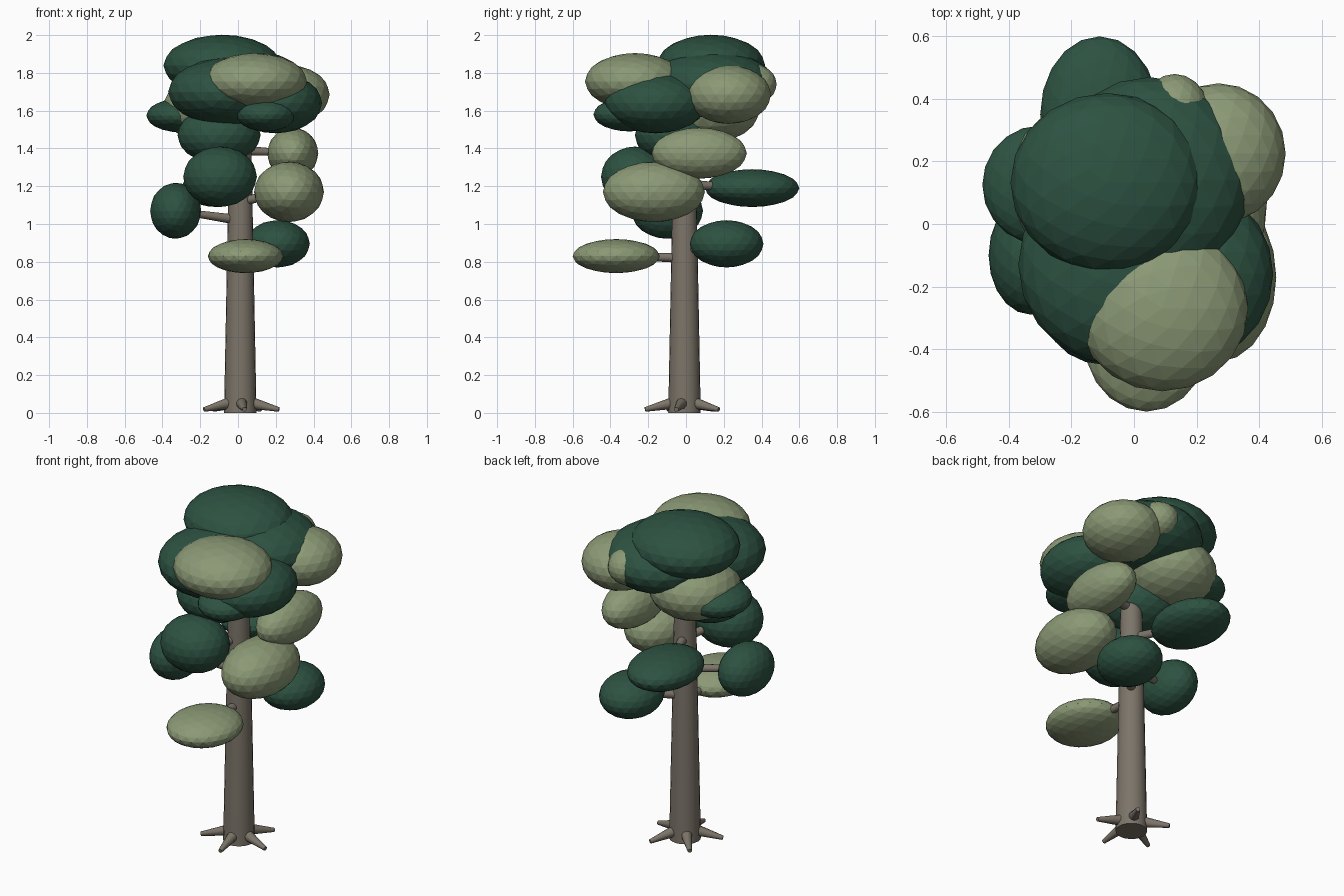
import bpy
from math import cos, sin, radians
from mathutils import Vector

if "Cube" in bpy.data.objects:
    bpy.data.objects.remove(bpy.data.objects["Cube"])


def material(name, color):
    m = bpy.data.materials.new(name)
    m.diffuse_color = (*color, 1)
    m.use_nodes = True
    m.node_tree.nodes["Principled BSDF"].inputs["Base Color"].default_value = m.diffuse_color
    return m


BARK = material("bark", (0.20, 0.175, 0.14))
DARK = material("dark_leaves", (0.026, 0.085, 0.054))
LIGHT = material("light_leaves", (0.26, 0.32, 0.18))


def limb(name, a, b, r1, r2, sides):
    """Tapered cylinder from a to b."""
    a, b = Vector(a), Vector(b)
    d = b - a
    bpy.ops.mesh.primitive_cone_add(vertices=sides, radius1=r1, radius2=r2, depth=d.length,
                                    location=(a + b) / 2,
                                    rotation=d.to_track_quat('Z', 'Y').to_euler())
    ob = bpy.context.object
    ob.name = name
    ob.data.materials.append(BARK)
    bpy.ops.object.shade_smooth_by_angle(angle=radians(40))


def foliage(name, center, size, mat):
    """Faceted ellipsoid of leaves."""
    bpy.ops.mesh.primitive_ico_sphere_add(subdivisions=3, radius=1, location=center)
    ob = bpy.context.object
    ob.name = name
    ob.scale = size
    bpy.ops.object.transform_apply(location=False, rotation=False, scale=True)
    ob.data.materials.append(mat)


# Trunk and five roots
TX, TY = 0.012, -0.008
limb("trunk", (TX, TY, 0), (TX, TY, 1.46), 0.086, 0.058, 20)
for i in range(5):
    t = radians(60 + 72 * i)
    c, s = cos(t), sin(t)
    limb("root", (TX + 0.05 * c, TY + 0.05 * s, 0.055),
         (TX + 0.21 * c, TY + 0.21 * s, 0.018), 0.033, 0.012, 10)

# Separate lower clumps, each held by a branch starting at the given height
lower = [
    ((0.04, -0.37, 0.83), (0.20, 0.23, 0.09), LIGHT, 0.82),
    ((0.21, 0.215, 0.895), (0.17, 0.195, 0.125), DARK, 0.86),
    ((-0.33, -0.10, 1.07), (0.135, 0.19, 0.148), DARK, 1.02),
    ((-0.095, -0.27, 1.25), (0.195, 0.18, 0.16), DARK, 1.20),
    ((0.27, -0.17, 1.17), (0.185, 0.27, 0.16), LIGHT, 1.12),
    ((0.29, 0.07, 1.375), (0.135, 0.252, 0.135), LIGHT, 1.39),
    ((-0.11, 0.35, 1.19), (0.19, 0.25, 0.10), DARK, 1.21),
]
for center, size, mat, z in lower:
    foliage("lower_foliage", center, size, mat)
    limb("branch", (TX, TY, z), center, 0.027, 0.015, 10)

# Overlapping crown clumps
crown = [
    ((-0.10, -0.07, 1.47), (0.22, 0.20, 0.15), DARK),
    ((-0.30, 0.125, 1.575), (0.185, 0.19, 0.09), DARK),
    ((-0.15, 0.13, 1.61), (0.25, 0.26, 0.18), LIGHT),
    ((-0.05, -0.13, 1.70), (0.32, 0.32, 0.18), DARK),
    ((0.20, -0.16, 1.64), (0.245, 0.27, 0.16), DARK),
    ((0.15, -0.30, 1.58), (0.16, 0.19, 0.09), DARK),
    ((0.05, 0.14, 1.74), (0.32, 0.33, 0.18), DARK),
    ((-0.085, 0.132, 1.84), (0.31, 0.287, 0.162), DARK),
    ((0.09, -0.27, 1.755), (0.275, 0.265, 0.15), LIGHT),
    ((0.27, 0.225, 1.685), (0.215, 0.225, 0.155), LIGHT),
    ((0.13, 0.34, 1.74), (0.115, 0.14, 0.11), LIGHT),
]
for center, size, mat in crown:
    foliage("crown_foliage", center, size, mat)
